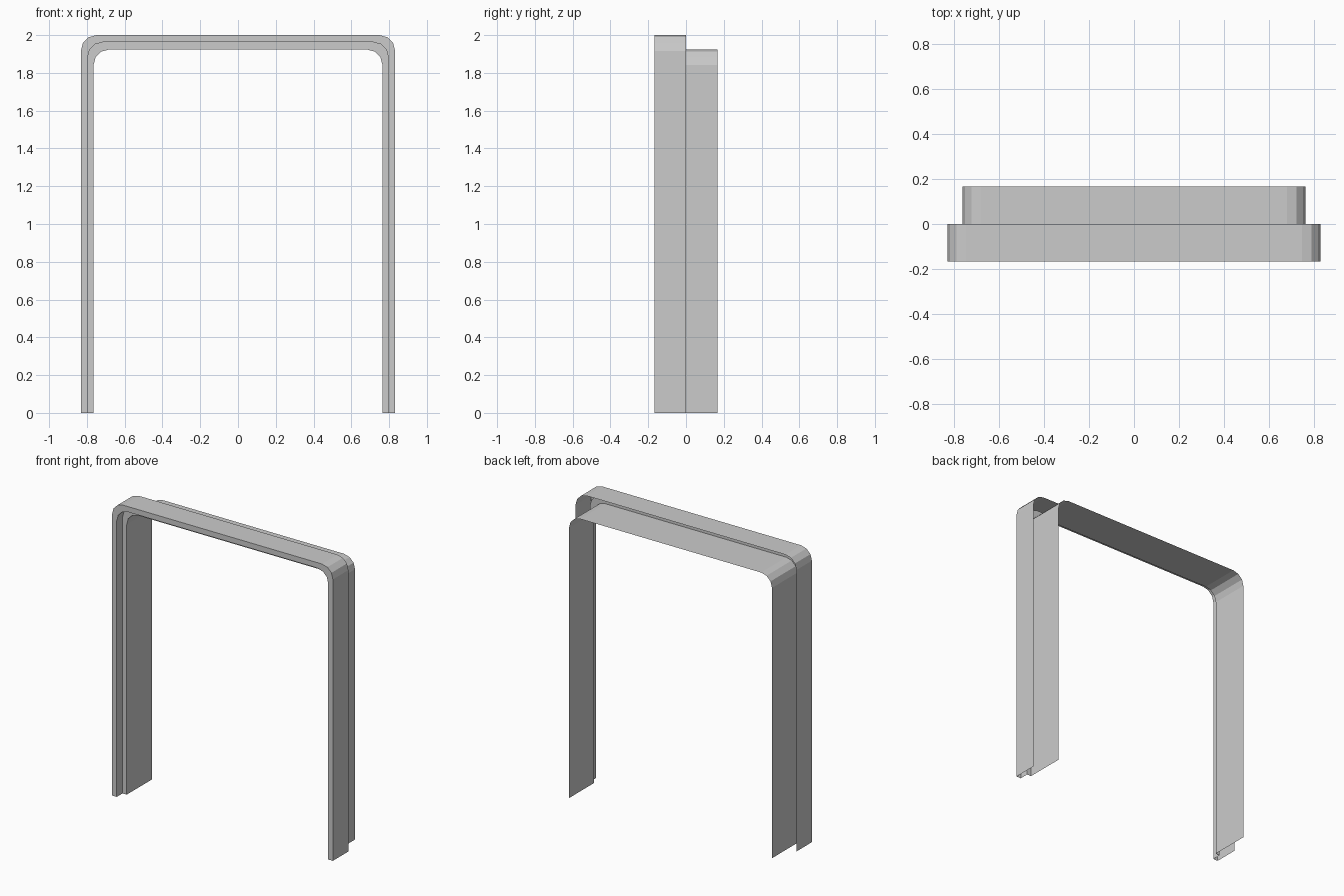
import bpy, bmesh, math

if "Cube" in bpy.data.objects:
    bpy.data.objects.remove(bpy.data.objects["Cube"])

# Cross-section of the sheet trim: (half width, top height, y), outer lip to inner panel
SECTION = [
    (0.832, 2.000, 0.0),     # back edge of outer lip
    (0.832, 2.000, -0.167),  # front rim, outer
    (0.797, 1.963, -0.167),  # front rim, inner
    (0.797, 1.963, -0.105),  # stop rebate
    (0.765, 1.924, -0.105),  # inner panel, front
    (0.765, 1.924, 0.167),   # inner panel, back
]
RADIUS = 0.083
SEGMENTS = 3


def arch_path(half_width, top, y):
    """Rounded doorway outline from left foot to right foot."""
    right = [(half_width, 0.0)]
    for i in range(SEGMENTS + 1):
        a = math.pi / 2 * i / SEGMENTS
        right.append((half_width - RADIUS + RADIUS * math.cos(a),
                      top - RADIUS + RADIUS * math.sin(a)))
    left = [(-x, z) for x, z in right]
    return [(x, y, z) for x, z in left + right[::-1]]


# Door frame: loft the doorway outline through the stepped section
bm = bmesh.new()
rows = [[bm.verts.new(p) for p in arch_path(*s)] for s in SECTION]
for r0, r1 in zip(rows, rows[1:]):
    for j in range(len(r0) - 1):
        bm.faces.new((r0[j], r1[j], r1[j + 1], r0[j + 1]))
mesh = bpy.data.meshes.new("door_frame")
bm.to_mesh(mesh)
bm.free()
frame = bpy.data.objects.new("door_frame", mesh)
bpy.context.collection.objects.link(frame)
